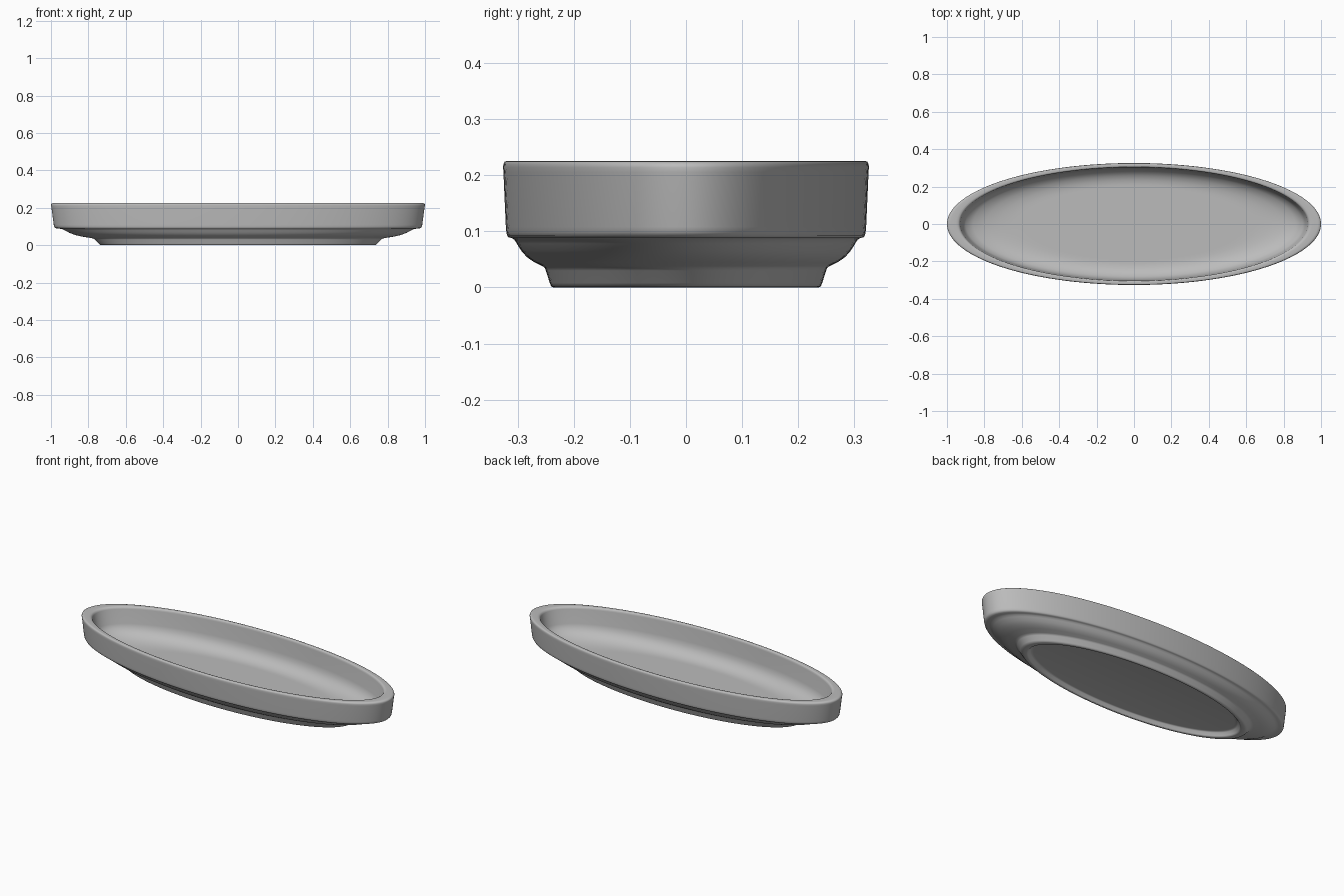
import bpy, bmesh, math

cube = bpy.data.objects.get("Cube")
if cube:
    bpy.data.objects.remove(cube, do_unlink=True)

SEGMENTS = 160
DEPTH_RATIO = 0.326   # ellipse y radius relative to x radius

grey = bpy.data.materials.new("plain grey")
grey.use_nodes = True
colour = (0.5, 0.5, 0.5, 1)
grey.diffuse_color = colour
grey.node_tree.nodes["Principled BSDF"].inputs["Base Color"].default_value = colour

# Cross-section (radius, height) from the recessed base, round the rim, to the inner floor
recess = [(0.66, 0.025), (0.675, 0.024), (0.683, 0.02), (0.694, 0.006), (0.7, 0.001)]
foot = [(0.706, 0), (0.725, 0), (0.737, 0.002), (0.745, 0.008), (0.766, 0.03)]
underside = [(0.773, 0.035), (0.785, 0.038), (0.83, 0.045), (0.87, 0.054),
             (0.9, 0.065), (0.925, 0.078), (0.938, 0.085), (0.953, 0.088),
             (0.968, 0.089), (0.977, 0.092), (0.982, 0.098), (0.985, 0.108)]
rim = [(0.998, 0.205), (1.0, 0.214), (0.998, 0.22), (0.992, 0.224), (0.982, 0.225),
       (0.952, 0.225), (0.941, 0.224), (0.934, 0.22), (0.93, 0.212)]
inside = [(0.915, 0.13), (0.9, 0.105), (0.86, 0.08), (0.79, 0.062),
          (0.72, 0.053), (0.65, 0.05), (0.6, 0.05)]
profile = recess + foot + underside + rim + inside


def elliptical_lathe(name, points):
    """Sweep the cross-section round an ellipse and cap both ends."""
    bm = bmesh.new()
    rings = []
    for r, z in points:
        angles = [math.tau * i / SEGMENTS for i in range(SEGMENTS)]
        rings.append([bm.verts.new((r * math.cos(a), r * DEPTH_RATIO * math.sin(a), z))
                      for a in angles])
    for low, high in zip(rings, rings[1:]):
        for i in range(SEGMENTS):
            j = (i + 1) % SEGMENTS
            bm.faces.new((low[i], low[j], high[j], high[i]))
    bm.faces.new(rings[0][::-1])
    bm.faces.new(rings[-1])
    mesh = bpy.data.meshes.new(name)
    bm.to_mesh(mesh)
    bm.free()
    obj = bpy.data.objects.new(name, mesh)
    bpy.context.collection.objects.link(obj)
    mesh.materials.append(grey)
    return obj


# Oval dish with smooth shading
dish = elliptical_lathe("oval_dish", profile)
bpy.context.view_layer.objects.active = dish
dish.select_set(True)
bpy.ops.object.shade_smooth_by_angle(angle=math.radians(70))
